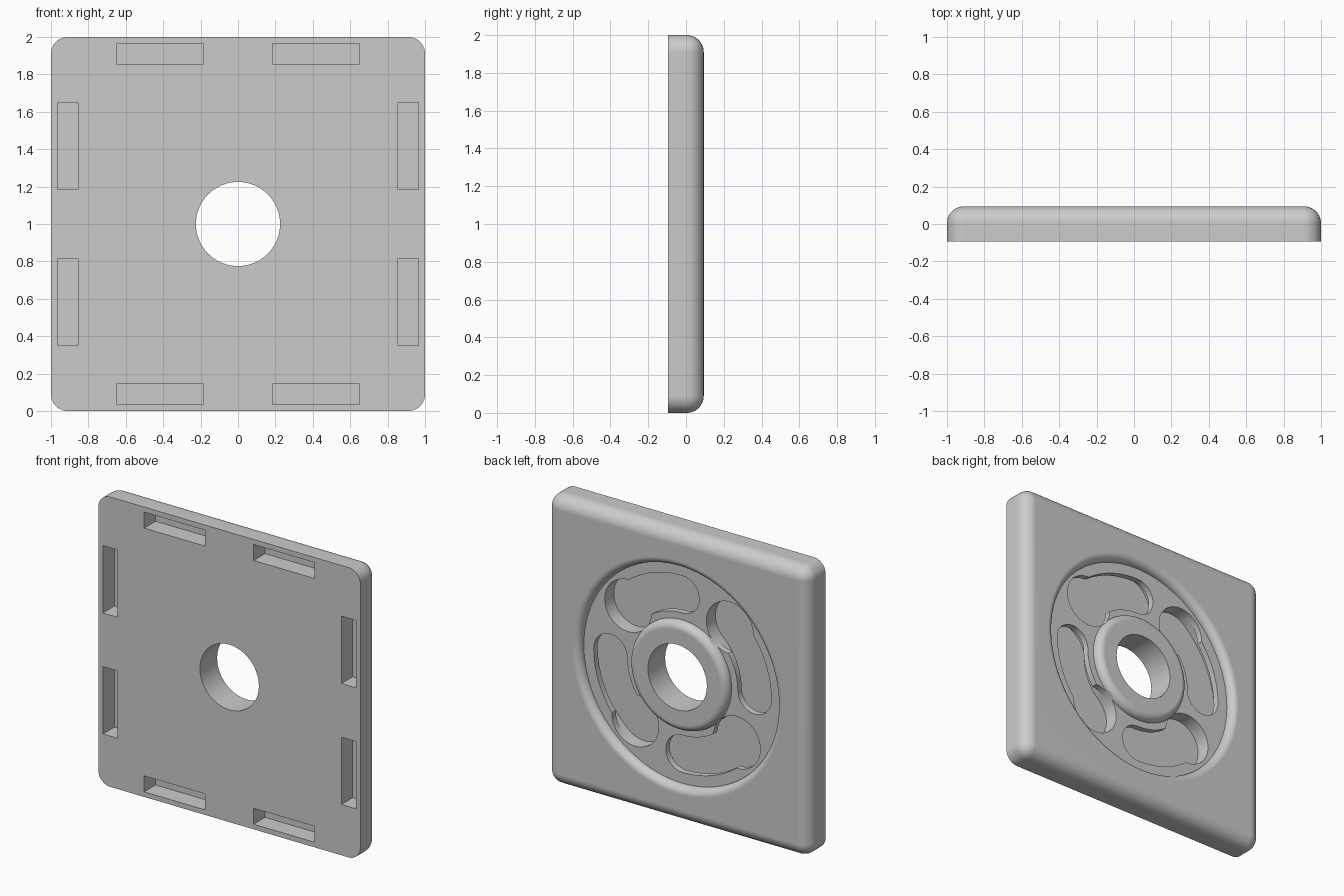
import bpy, bmesh
from math import sin, cos, pi, radians

if "Cube" in bpy.data.objects:
    bpy.data.objects.remove(bpy.data.objects["Cube"], do_unlink=True)

HALF_T = 0.094      # half thickness of the plate
FLOOR = 0.038       # floor of the round recess
POCKET = -0.062     # floor of the keyhole pockets
LIP = -0.004        # underside of the keyhole lip
ROUND = 0.09        # plate edge radius
TRACK = 0.55        # radius of the keyhole centre line

grey = bpy.data.materials.new("plain_grey")
grey.use_nodes = True
colour = (0.6, 0.6, 0.6, 1)
grey.diffuse_color = colour
grey.node_tree.nodes["Principled BSDF"].inputs["Base Color"].default_value = colour


def finish(bm, name):
    bmesh.ops.recalc_face_normals(bm, faces=bm.faces)
    mesh = bpy.data.meshes.new(name)
    bm.to_mesh(mesh)
    bm.free()
    ob = bpy.data.objects.new(name, mesh)
    bpy.context.collection.objects.link(ob)
    mesh.materials.append(grey)
    return ob


def prism(name, outline, y0, y1):
    """Extrude an outline, given around the plate centre, along y."""
    bm = bmesh.new()
    face = bm.faces.new([bm.verts.new((x, y0, z + 1)) for x, z in outline])
    out = bmesh.ops.extrude_face_region(bm, geom=[face])["geom"]
    bmesh.ops.translate(bm, vec=(0, y1 - y0, 0),
                        verts=[v for v in out if isinstance(v, bmesh.types.BMVert)])
    return finish(bm, name)


def arc(cx, cy, r, a0, a1, n):
    return [(cx + r * cos(a0 + (a1 - a0) * i / n),
             cy + r * sin(a0 + (a1 - a0) * i / n)) for i in range(n + 1)]


def circle(cx, cy, r, n):
    return arc(cx, cy, r, 0, 2 * pi, n)[:-1]


def curved_slot(a0, a1, half):
    """Round-ended slot that follows the track circle."""
    c0 = (TRACK * cos(a0), TRACK * sin(a0))
    c1 = (TRACK * cos(a1), TRACK * sin(a1))
    return (arc(0, 0, TRACK + half, a0, a1, 20)
            + arc(*c1, half, a1, a1 + pi, 20)[1:]
            + arc(0, 0, TRACK - half, a1, a0, 20)[1:]
            + arc(*c0, half, a0 + pi, a0 + 2 * pi, 20)[1:-1])


def seen_from_back(points):
    return [(-x, z) for x, z in points]


def lathe(name, profile, steps):
    """Closed ring: spin an (r, y) profile around the plate axis."""
    bm = bmesh.new()
    rings = [[bm.verts.new((r * cos(a), y, 1 + r * sin(a))) for r, y in profile]
             for a in (2 * pi * i / steps for i in range(steps))]
    n = len(profile)
    for i in range(steps):
        p, q = rings[i], rings[(i + 1) % steps]
        for j in range(n):
            k = (j + 1) % n
            bm.faces.new((p[j], p[k], q[k], q[j]))
    return finish(bm, name)


def cut(target, cutter):
    mod = target.modifiers.new("cut", 'BOOLEAN')
    mod.operation = 'DIFFERENCE'
    mod.solver = 'EXACT'
    mod.object = cutter
    bpy.context.view_layer.objects.active = target
    bpy.ops.object.modifier_apply(modifier=mod.name)
    bpy.data.objects.remove(cutter, do_unlink=True)


# Plate: rounded on the corners and the back rim, sharp on the front rim
bm = bmesh.new()
bmesh.ops.create_cube(bm, size=2)
for v in bm.verts:
    v.co.y *= HALF_T
    v.co.z += 1
soft = [e for e in bm.edges if max(v.co.y for v in e.verts) > 0]
bmesh.ops.bevel(bm, geom=soft, offset=ROUND, offset_type='OFFSET', segments=10,
                profile=0.5, affect='EDGES', clamp_overlap=False)
plate = finish(bm, "plate")

# Ring recess around the central boss, both rims filleted
boss, rim, fil = 0.375, 0.753, 0.05
ring = (arc(boss - fil, HALF_T - fil, fil, pi / 2, 0, 8)
        + [(boss, FLOOR), (rim, FLOOR)]
        + arc(rim + fil, HALF_T - fil, fil, pi, pi / 2, 8)
        + [(rim + fil, 0.2), (boss - fil, 0.2)])
cut(plate, lathe("recess_cutter", ring, 96))

# Central through hole
cut(plate, prism("hole_cutter", circle(0, 0, 0.225, 64), -0.2, 0.2))

# Four keyhole pockets: undercut channel, narrow lip slot, round entry
for i in range(4):
    start = radians(90) * i
    end = start + radians(49)
    cut(plate, prism("channel_cutter", seen_from_back(curved_slot(start, end, 0.18)),
                     POCKET, LIP))
    cut(plate, prism("slot_cutter", seen_from_back(curved_slot(start, end, 0.128)),
                     -0.03, 0.06))
    entry = circle(TRACK * cos(end), TRACK * sin(end), 0.179, 40)
    cut(plate, prism("entry_cutter", seen_from_back(entry), -0.035, 0.06))

# Eight rectangular pockets along the front edges
for side in (-1, 1):
    for half in (-1, 1):
        box = [(half * 0.185, side * 0.855), (half * 0.65, side * 0.855),
               (half * 0.65, side * 0.965), (half * 0.185, side * 0.965)]
        for outline in (box, [(z, x) for x, z in box]):
            cut(plate, prism("pocket_cutter", outline, -0.2, 0.03))

# Smooth the rounded surfaces, keep edges crisp and flats flat
bpy.ops.object.select_all(action='DESELECT')
plate.select_set(True)
bpy.context.view_layer.objects.active = plate
bpy.ops.object.shade_smooth_by_angle(angle=radians(30))
weighted = plate.modifiers.new("flat_normals", 'WEIGHTED_NORMAL')
weighted.keep_sharp = True
